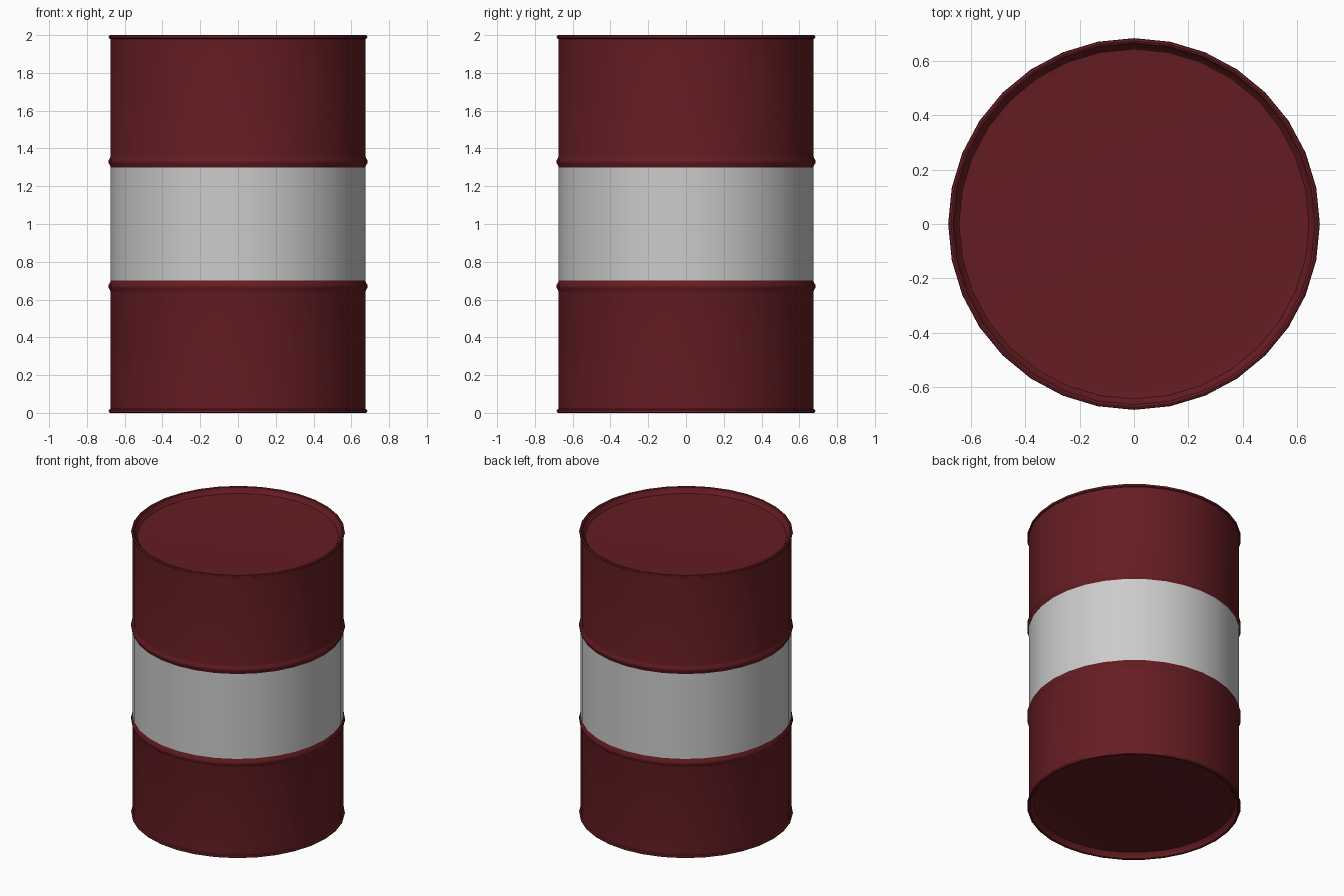
import bpy, bmesh, math

if "Cube" in bpy.data.objects:
    bpy.data.objects.remove(bpy.data.objects["Cube"])

SIDES = 32


def material(name, colour):
    m = bpy.data.materials.new(name)
    m.diffuse_color = colour
    m.use_nodes = True
    m.node_tree.nodes["Principled BSDF"].inputs["Base Color"].default_value = m.diffuse_color
    return m


def lathe(name, profile, mat, cap=False):
    """Revolve (radius, z) points around z; optionally close the last ring."""
    bm = bmesh.new()
    rings = []
    for r, z in profile:
        rings.append([bm.verts.new((r * math.cos(2 * math.pi * i / SIDES),
                                    r * math.sin(2 * math.pi * i / SIDES), z))
                      for i in range(SIDES)])
    for a, b in zip(rings, rings[1:]):
        for i in range(SIDES):
            j = (i + 1) % SIDES
            bm.faces.new((a[i], a[j], b[j], b[i]))
    if cap:
        bm.faces.new(rings[-1])
    mesh = bpy.data.meshes.new(name)
    bm.to_mesh(mesh)
    bm.free()
    obj = bpy.data.objects.new(name, mesh)
    bpy.context.collection.objects.link(obj)
    mesh.materials.append(mat)
    bpy.context.view_layer.objects.active = obj
    obj.select_set(True)
    bpy.ops.object.shade_smooth_by_angle(angle=math.radians(40))
    obj.select_set(False)
    return obj


red = material("red_paint", (0.13, 0.012, 0.016, 1))
pale = material("pale_paint", (0.6, 0.6, 0.6, 1))

# Upper half: rib, wall, rolled rim and recessed lid
upper = [(0.675, 1.30), (0.677, 1.31), (0.685, 1.322), (0.685, 1.338),
         (0.677, 1.35), (0.675, 1.36), (0.675, 1.98), (0.683, 1.984),
         (0.685, 1.99), (0.683, 1.997), (0.675, 2.0), (0.667, 1.996),
         (0.662, 1.98), (0.645, 1.962), (0.62, 1.96)]
lathe("upper_drum", upper, red, cap=True)

# Lower half mirrors the upper one
lower = lathe("lower_drum", [(r, 2 - z) for r, z in upper], red, cap=True)
lower.data.flip_normals()

# Painted middle band
lathe("middle_band", [(0.675, 0.70), (0.675, 1.30)], pale)
